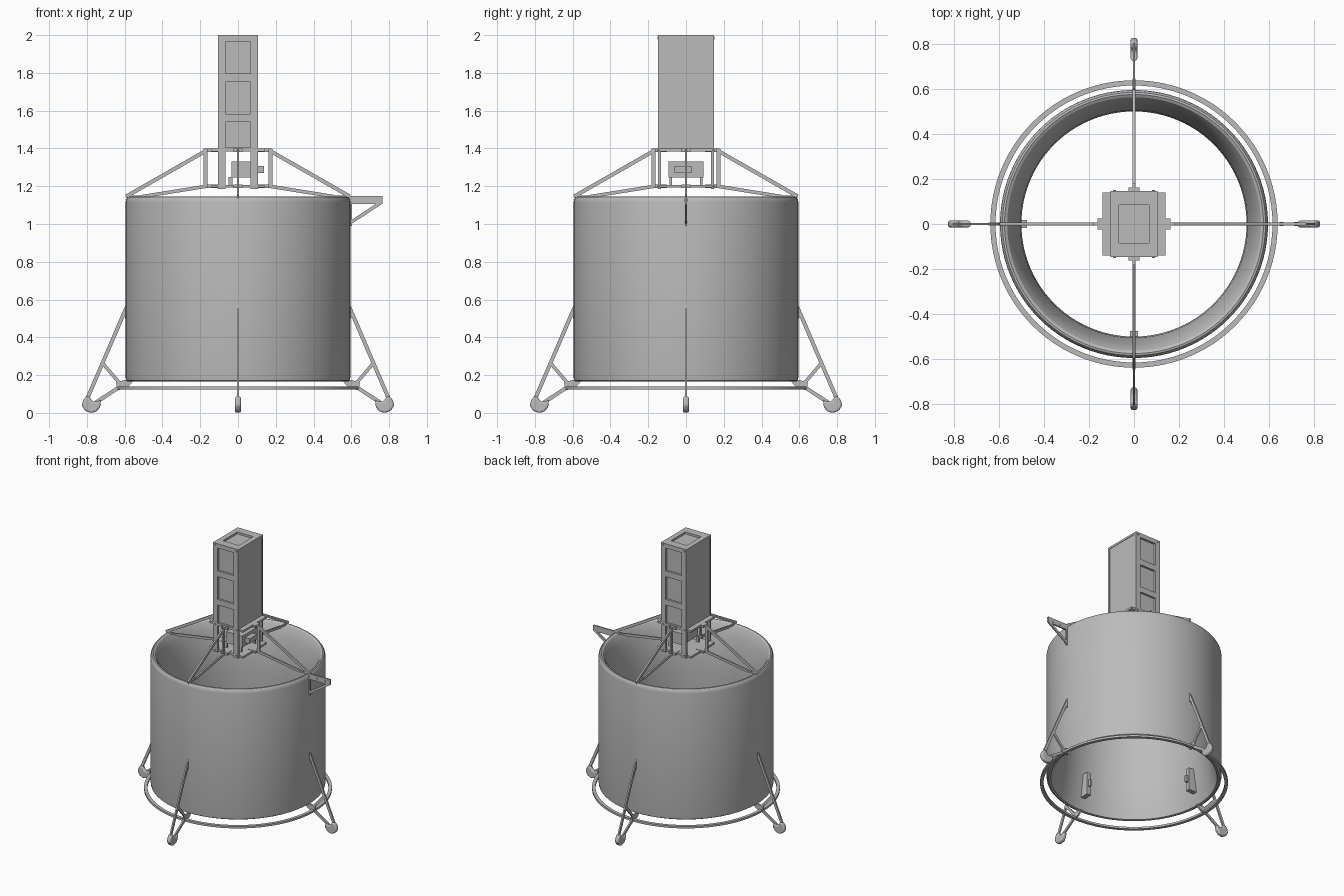
import bpy, bmesh
from math import pi, cos, sin
from mathutils import Matrix, Vector

cube = bpy.data.objects.get("Cube")
if cube:
    bpy.data.objects.remove(cube, do_unlink=True)

gray = bpy.data.materials.new("plain_gray")
gray.use_nodes = True
gray.diffuse_color = (0.5, 0.5, 0.5, 1)
gray.node_tree.nodes["Principled BSDF"].inputs["Base Color"].default_value = (0.5, 0.5, 0.5, 1)


def finish(bm, name, smooth=False, bevel=0):
    bmesh.ops.recalc_face_normals(bm, faces=bm.faces)
    mesh = bpy.data.meshes.new(name)
    bm.to_mesh(mesh)
    bm.free()
    mesh.materials.append(gray)
    ob = bpy.data.objects.new(name, mesh)
    bpy.context.collection.objects.link(ob)
    if bevel:
        mod = ob.modifiers.new("round", "BEVEL")
        mod.width, mod.segments = bevel, 3
    if smooth:
        bpy.ops.object.select_all(action="DESELECT")
        ob.select_set(True)
        bpy.context.view_layer.objects.active = ob
        bpy.ops.object.shade_smooth_by_angle()
    return ob


def box(name, x, y, z):
    """Box given by its ranges on each axis."""
    bm = bmesh.new()
    bmesh.ops.create_cube(bm, size=1)
    for v in bm.verts:
        v.co = [a[0] + (c + 0.5) * (a[1] - a[0]) for c, a in zip(v.co, (x, y, z))]
    return finish(bm, name)


def plate(name, outline, thick, turn=0, smooth=False, bevel=0):
    """Upright plate drawn in (radius, height), turned by quarter turns."""
    bm = bmesh.new()
    face = bm.faces.new([bm.verts.new((r, -thick / 2, z)) for r, z in outline])
    new = bmesh.ops.extrude_face_region(bm, geom=[face])["geom"]
    bmesh.ops.translate(bm, vec=(0, thick, 0), verts=[g for g in new if isinstance(g, bmesh.types.BMVert)])
    bm.transform(Matrix.Rotation(turn * pi / 2, 4, "Z"))
    return finish(bm, name, smooth, bevel)


def bar(name, a, b, width, thick, turn=0):
    a, b = Vector(a), Vector(b)
    d = (b - a).normalized()
    n = Vector((-d.y, d.x)) * width / 2
    return plate(name, [a + n, b + n, b - n, a - n], thick, turn)


def lathe(name, profile, steps=96):
    bm = bmesh.new()
    rings = [[bm.verts.new((r * cos(2 * pi * i / steps), r * sin(2 * pi * i / steps), z))
              for r, z in profile] for i in range(steps)]
    count = len(profile)
    for i in range(steps):
        p, q = rings[i], rings[(i + 1) % steps]
        for j in range(count):
            k = (j + 1) % count
            bm.faces.new((p[j], q[j], q[k], p[k]))
    return finish(bm, name, True)


def disc(name, centre, radius, depth, axis):
    bm = bmesh.new()
    bmesh.ops.create_cone(bm, cap_ends=True, segments=12, radius1=radius, radius2=radius, depth=depth)
    if axis != "Z":
        bm.transform(Matrix.Rotation(pi / 2, 4, "X" if axis == "Y" else "Y"))
    bm.transform(Matrix.Translation(centre))
    return finish(bm, name, True)


# Open duct with a rounded lip and a narrower throat
lathe("duct_shell", [
    (0.58, 0.165), (0.592, 0.172), (0.595, 0.19), (0.595, 1.115), (0.592, 1.132), (0.584, 1.143),
    (0.575, 1.145), (0.563, 1.138), (0.55, 1.115), (0.535, 1.07), (0.518, 0.99), (0.505, 0.89),
    (0.5, 0.77), (0.503, 0.6), (0.515, 0.42), (0.54, 0.25), (0.565, 0.168)])

# Ring under the duct
lathe("base_ring", [(0.615, 0.125), (0.638, 0.125), (0.638, 0.14), (0.615, 0.14)])

foot = [(0.725, 0.07), (0.73, 0.03), (0.75, 0.006), (0.78, 0), (0.81, 0.012),
        (0.827, 0.04), (0.82, 0.065), (0.805, 0.088), (0.785, 0.085), (0.77, 0.06), (0.745, 0.06)]
for t in range(4):
    # Legs
    bar("leg_strut", (0.592, 0.555), (0.796, 0.08), 0.02, 0.011, t)
    bar("leg_lower_bar", (0.6, 0.155), (0.76, 0.05), 0.02, 0.011, t)
    bar("leg_brace", (0.62, 0.15), (0.716, 0.262), 0.018, 0.011, t)
    plate("leg_bracket", [(0.555, 0.168), (0.585, 0.135), (0.64, 0.118), (0.645, 0.16), (0.6, 0.175)], 0.012, t)
    plate("leg_root", [(0.585, 0.5), (0.598, 0.5), (0.605, 0.54), (0.596, 0.57), (0.585, 0.57)], 0.011, t)
    plate("foot", foot, 0.03, t, True, 0.009)

    # Spider arms that carry the tower
    bar("arm_upper", (0.165, 1.39), (0.592, 1.146), 0.02, 0.012, t)
    bar("arm_lower", (0.165, 1.2), (0.51, 1.145), 0.018, 0.012, t)
    bar("arm_post", (0.172, 1.19), (0.172, 1.4), 0.02, 0.012, t)
    bar("arm_rim_seat", (0.48, 1.145), (0.592, 1.145), 0.012, 0.012, t)
    for z in (1.2, 1.391):
        bar("hub_tab", (0.1, z), (0.163, z), 0.018, 0.05, t)

# Hub plates
box("hub_lower_plate", (-0.14, 0.14), (-0.14, 0.14), (1.192, 1.207))
box("hub_upper_plate", (-0.14, 0.14), (-0.14, 0.14), (1.385, 1.4))

# Inner mounts on the right and front walls
for t in (2, 3):
    plate("inner_mount", [(0.475, 0.25), (0.54, 0.25), (0.52, 0.42), (0.475, 0.42)], 0.035, t)
    plate("inner_mount_pin", [(0.455, 0.31), (0.5, 0.31), (0.5, 0.36), (0.455, 0.36)], 0.012, t)

# Tower core and side panels
box("tower_core", (-0.098, 0.098), (-0.132, 0.132), (1.4, 1.985))
for s in (-1, 1):
    box("tower_side_panel", sorted((s * 0.098, s * 0.102)), (-0.14, 0.14), (1.4, 1.99))
    # Front and back frames with three recessed windows
    y = sorted((s * 0.132, s * 0.147))
    for e in (-1, 1):
        box("tower_stile", sorted((e * 0.066, e * 0.105)), y, (1.185, 2))
        for z in (1.2, 1.392, 1.985):
            disc("bolt", (e * 0.087, s * 0.148, z), 0.007, 0.008, "Y")
    for low, high in ((1.385, 1.405), (1.54, 1.583), (1.753, 1.797), (1.967, 2)):
        box("tower_rail", (-0.066, 0.066), y, (low, high))
    # Raised edge of the top opening
    box("tower_top_side", sorted((s * 0.066, s * 0.105)), (-0.132, 0.132), (1.985, 2))
    box("tower_top_end", (-0.066, 0.066), sorted((s * 0.085, s * 0.132)), (1.985, 2))

# Drive unit between the hub plates
box("drive_body", (-0.035, 0.1), (-0.092, 0.092), (1.245, 1.33))
box("drive_output", (0.1, 0.137), (-0.06, 0.03), (1.27, 1.308))
for s in (-1, 1):
    for x in (-0.05, 0.07):
        box("drive_leg", (x, x + 0.02), sorted((s * 0.075, s * 0.087)), (1.205, 1.25))

# Side hanger on the left wall
bar("hanger_top", (0.588, 1.128), (0.765, 1.128), 0.042, 0.012)
bar("hanger_brace", (0.592, 1.005), (0.755, 1.112), 0.018, 0.012)
bar("hanger_wall_strip", (0.597, 0.99), (0.597, 1.14), 0.012, 0.012)
for x in (0.655, 0.72):
    disc("hanger_pin", (x, 0, 1.127), 0.009, 0.016, "Y")
